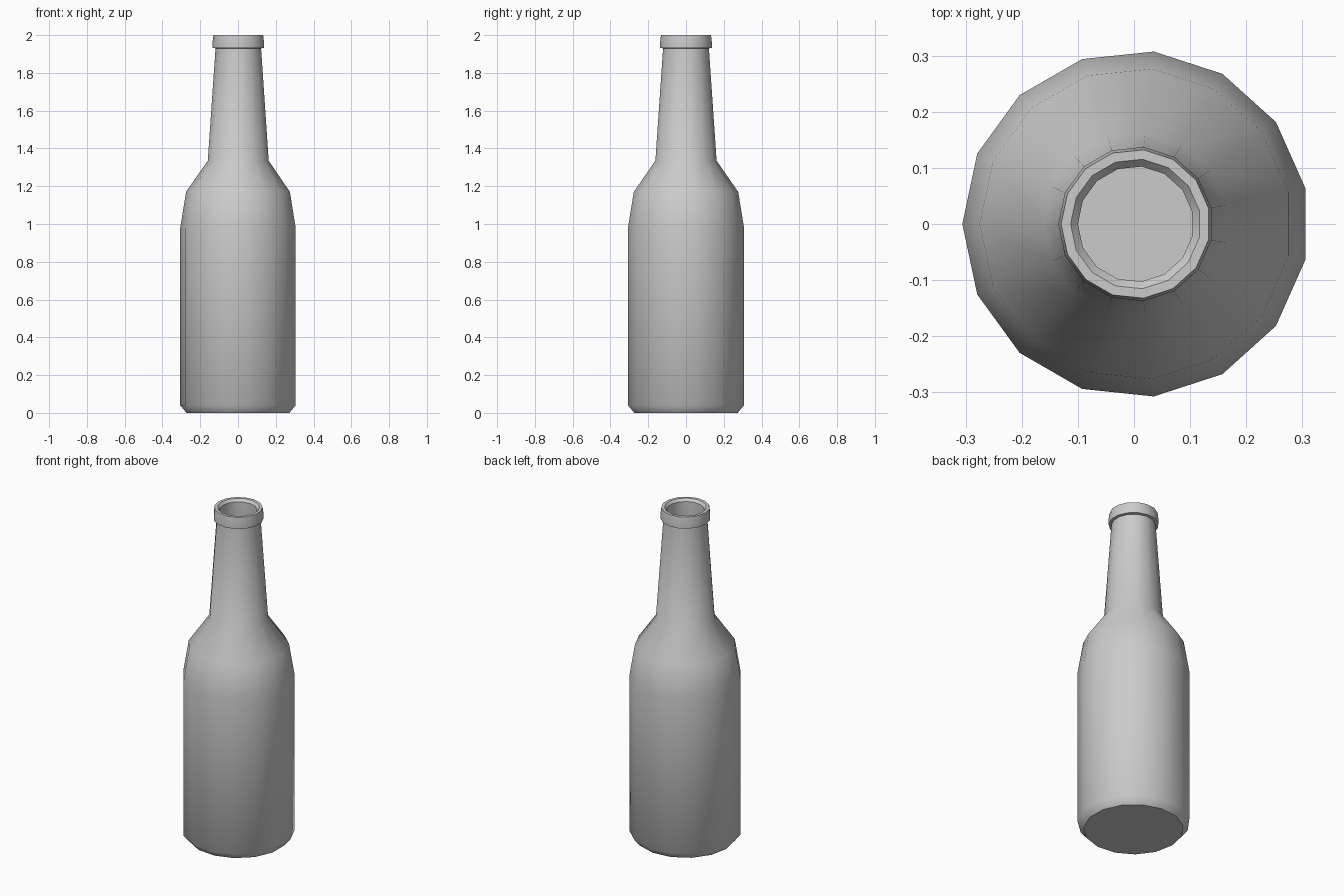
import bpy, bmesh
from math import cos, sin, pi

if "Cube" in bpy.data.objects:
    bpy.data.objects.remove(bpy.data.objects["Cube"])

SIDES = 15
CX = 0.003  # odd side count: shift so the bounds are centred


def lathe(name, profile, sides):
    """Spin an (r, z) profile about z and cap both ends."""
    bm = bmesh.new()
    rings = []
    for r, z in profile:
        rings.append([bm.verts.new((CX + r * cos(pi + 2 * pi * i / sides),
                                    r * sin(pi + 2 * pi * i / sides), z))
                      for i in range(sides)])
    for a, b in zip(rings, rings[1:]):
        for i in range(sides):
            j = (i + 1) % sides
            bm.faces.new((a[i], a[j], b[j], b[i]))
    bm.faces.new(rings[0][::-1])
    bm.faces.new(rings[-1])
    bmesh.ops.recalc_face_normals(bm, faces=bm.faces)
    mesh = bpy.data.meshes.new(name)
    bm.to_mesh(mesh)
    bm.free()
    obj = bpy.data.objects.new(name, mesh)
    bpy.context.collection.objects.link(obj)
    bpy.context.view_layer.objects.active = obj
    obj.select_set(True)
    bpy.ops.object.shade_smooth_by_angle(angle=pi / 4.5)
    return obj


# Outer wall: base, body, shoulder, neck, lip
outer = [(0.275, 0.0), (0.309, 0.04), (0.309, 0.98), (0.278, 1.17),
         (0.163, 1.335), (0.122, 1.93), (0.138, 1.932), (0.138, 1.96),
         (0.133, 2.0)]
# Inner wall: mouth down to the hollow floor
inner = [(0.116, 2.0), (0.103, 1.985), (0.103, 1.93), (0.135, 1.325),
         (0.25, 1.155), (0.28, 0.975), (0.28, 0.05), (0.26, 0.03)]

lathe("bottle", outer + inner, SIDES)
